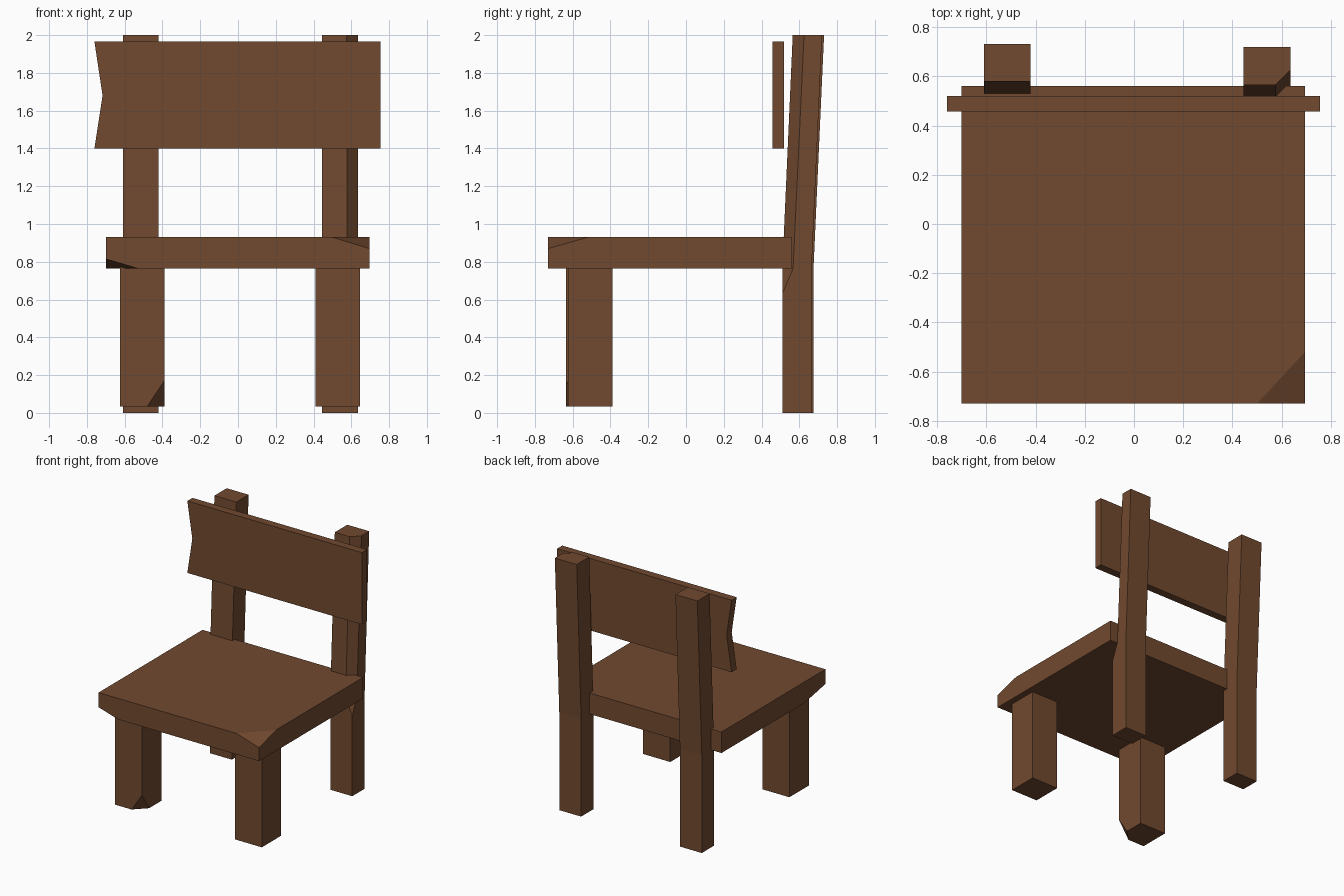
import bpy, bmesh
from mathutils import Vector

if "Cube" in bpy.data.objects:
    bpy.data.objects.remove(bpy.data.objects["Cube"])

wood = bpy.data.materials.new("dark brown wood")
wood.diffuse_color = (0.165, 0.067, 0.029, 1)
wood.use_nodes = True
wood.node_tree.nodes["Principled BSDF"].inputs["Base Color"].default_value = wood.diffuse_color


def finish(name, bm):
    bmesh.ops.recalc_face_normals(bm, faces=bm.faces)
    mesh = bpy.data.meshes.new(name)
    bm.to_mesh(mesh)
    bm.free()
    mesh.materials.append(wood)
    bpy.context.collection.objects.link(bpy.data.objects.new(name, mesh))


def loft(name, rings):
    """Skin equal-length rings, cap both ends and merge doubled points."""
    bm = bmesh.new()
    loops = [[bm.verts.new(p) for p in ring] for ring in rings]
    n = len(loops[0])
    for a, b in zip(loops, loops[1:]):
        for i in range(n):
            j = (i + 1) % n
            bm.faces.new((a[i], a[j], b[j], b[i]))
    bm.faces.new(loops[0][::-1])
    bm.faces.new(loops[-1])
    bmesh.ops.remove_doubles(bm, verts=bm.verts, dist=0.0005)
    finish(name, bm)


def chipped_box(name, low, high, chip=None):
    """Box with one corner cut off; chip = (corner, signed cut lengths)."""
    bm = bmesh.new()
    bmesh.ops.create_cube(bm, size=1)
    low, high = Vector(low), Vector(high)
    for v in bm.verts:
        v.co = [low[i] if v.co[i] < 0 else high[i] for i in range(3)]
    if chip:
        corner, cut = Vector(chip[0]), chip[1]
        normal = Vector([-1 / c for c in cut]).normalized()
        point = corner + Vector((cut[0], 0, 0))
        bmesh.ops.bisect_plane(bm, geom=bm.verts[:] + bm.edges[:] + bm.faces[:],
                               plane_co=point, plane_no=normal, clear_outer=True)
        bmesh.ops.holes_fill(bm, edges=[e for e in bm.edges if e.is_boundary])
    finish(name, bm)


# Seat: two opposite chips, made as an upper and a lower half would leave a
# seam, so the second chip is cut from the finished mesh below
chipped_box("seat", (-0.70, -0.73, 0.765), (0.695, 0.56, 0.93),
            ((0.695, -0.73, 0.93), (-0.195, 0.21, -0.06)))
seat = bpy.data.objects["seat"].data
bm = bmesh.new()
bm.from_mesh(seat)
bmesh.ops.bisect_plane(bm, geom=bm.verts[:] + bm.edges[:] + bm.faces[:],
                       plane_co=(-0.53, -0.73, 0.765),
                       plane_no=Vector((-1 / 0.17, -1 / 0.26, -1 / 0.05)).normalized(),
                       clear_outer=True)
bmesh.ops.holes_fill(bm, edges=[e for e in bm.edges if e.is_boundary])
bmesh.ops.recalc_face_normals(bm, faces=bm.faces)
bm.to_mesh(seat)
bm.free()

# Front legs, the left one chipped at its foot
chipped_box("front_leg_left", (-0.625, -0.635, 0.035), (-0.39, -0.39, 0.78),
            ((-0.39, -0.635, 0.035), (-0.09, 0.09, 0.135)))
chipped_box("front_leg_right", (0.41, -0.625, 0.035), (0.645, -0.39, 0.78))


# Back posts: upright to the seat, then leaning back
def post_ring(x0, x1, y0, y1, z, cut=0.0):
    return [(x0, y0, z), (x1 - cut, y0, z), (x1, y0 + cut, z), (x1, y1, z), (x0, y1, z)]


loft("back_post_left", [post_ring(-0.61, -0.42, y, y + 0.152, z)
                        for y, z in ((0.523, 0), (0.523, 0.765), (0.579, 2))])
# The right post has its front outer edge planed off above the seat
loft("back_post_right", [post_ring(0.445, 0.635, y, y + 0.155, z, c)
                         for y, z, c in ((0.51, 0, 0), (0.51, 0.63, 0),
                                         (0.51, 0.765, 0.057), (0.565, 2, 0.06))])

# Backrest board with a shallow notch in its left end
profile = [(-0.76, 1.40), (0.755, 1.40), (0.755, 1.965), (-0.76, 1.965), (-0.717, 1.68)]
loft("backrest", [[(x, y, z) for x, z in profile] for y in (0.457, 0.52)])
